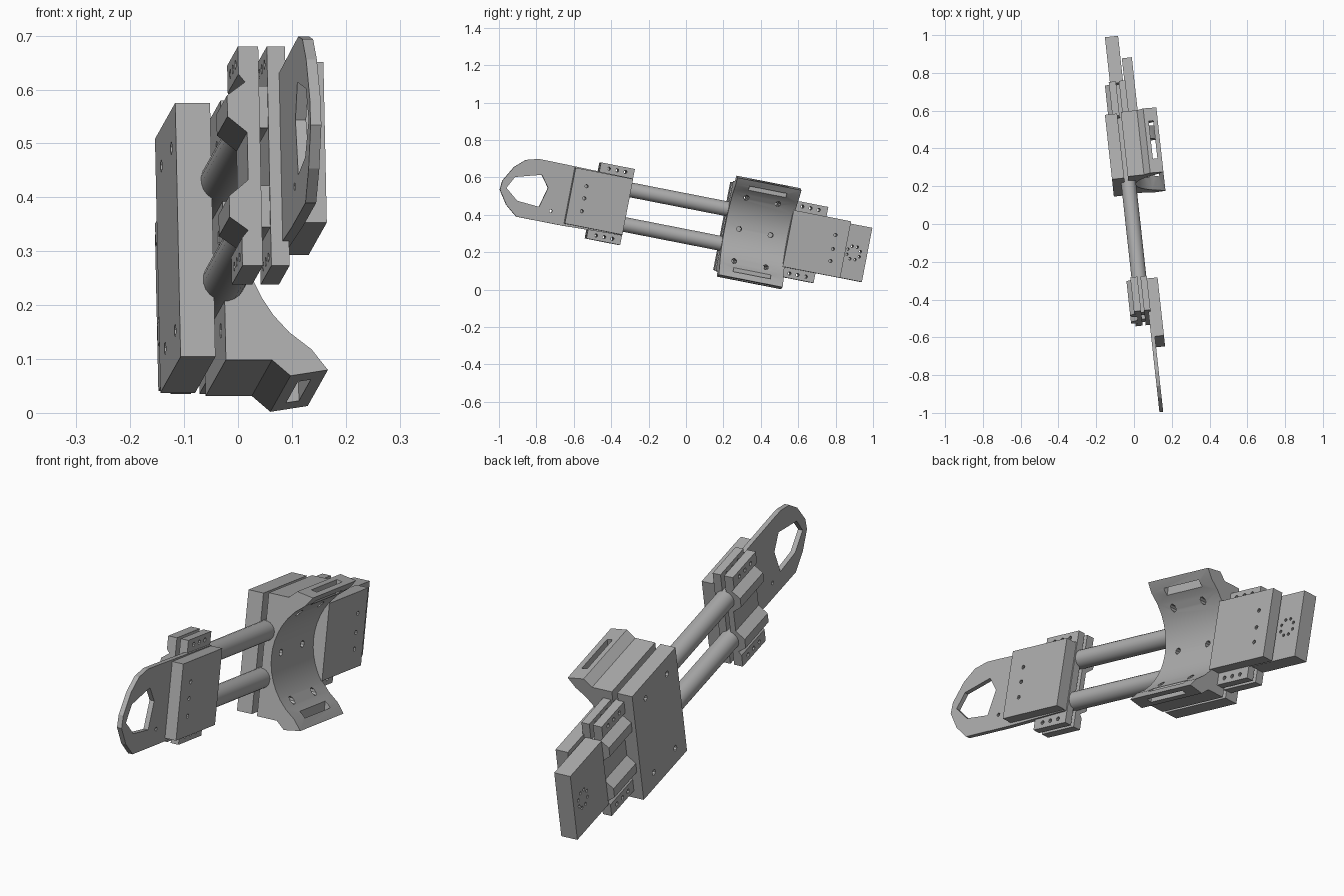
import bpy, bmesh, math
from mathutils import Matrix, Vector

if "Cube" in bpy.data.objects:
    bpy.data.objects.remove(bpy.data.objects["Cube"], do_unlink=True)

# One grey for everything
grey = bpy.data.materials.new("mid_grey")
grey.use_nodes = True
GREY = (0.42, 0.42, 0.42, 1)
grey.diffuse_color = GREY
grey.node_tree.nodes["Principled BSDF"].inputs["Base Color"].default_value = GREY

# Tilted working frame: local x = thickness, y = along the tubes, z = height
along = Vector((-0.11, 1, -0.196)).normalized()
across = Vector((1, 0.11, 0)).normalized()
up = across.cross(along)
FRAME = Matrix((across, along, up)).transposed().to_4x4()
FRAME.translation = (-0.005, 0, 0.379)


def prism(bm, pts, axis, a, b):
    """Extrude a profile: axis 'y' takes (x, z) points, axis 'x' takes (y, z) points."""
    def co(p, t):
        return (p[0], t, p[1]) if axis == 'y' else (t, p[0], p[1])
    lo = [bm.verts.new(co(p, a)) for p in pts]
    hi = [bm.verts.new(co(p, b)) for p in pts]
    faces = [bm.faces.new(lo), bm.faces.new(hi)]
    for i in range(len(pts)):
        j = (i + 1) % len(pts)
        faces.append(bm.faces.new((lo[i], lo[j], hi[j], hi[i])))
    bmesh.ops.recalc_face_normals(bm, faces=faces)


def ring(cx, cz, r, n):
    return [(cx + r * math.cos(math.tau * (i + .5) / n),
             cz + r * math.sin(math.tau * (i + .5) / n)) for i in range(n)]


def rect(x0, x1, z0, z1):
    return [(x0, z0), (x1, z0), (x1, z1), (x0, z1)]


def obj_from(name, prisms):
    bm = bmesh.new()
    for p in prisms:
        prism(bm, *p)
    mesh = bpy.data.meshes.new(name)
    bm.to_mesh(mesh)
    bm.free()
    mesh.materials.append(grey)
    ob = bpy.data.objects.new(name, mesh)
    bpy.context.collection.objects.link(ob)
    ob.matrix_world = FRAME
    return ob


def part(name, prisms, cuts=(), smooth=False):
    ob = obj_from(name, prisms)
    if cuts:
        cutter = obj_from("cutter", cuts)
        cutter.hide_render = True
        mod = ob.modifiers.new("holes", 'BOOLEAN')
        mod.operation, mod.solver, mod.object = 'DIFFERENCE', 'EXACT', cutter
        bpy.context.view_layer.update()
        ev = ob.evaluated_get(bpy.context.evaluated_depsgraph_get())
        mesh = bpy.data.meshes.new_from_object(ev)
        ob.modifiers.clear()
        ob.data = mesh
        bpy.data.objects.remove(cutter, do_unlink=True)
    if smooth:
        bpy.ops.object.select_all(action='DESELECT')
        ob.select_set(True)
        bpy.context.view_layer.objects.active = ob
        bpy.ops.object.shade_smooth_by_angle(angle=math.radians(30))
    return ob


def drill(spots, r, x0=-0.3, x1=0.3):
    """Round holes across the thickness at (y, z) spots."""
    return [(ring(y, z, r, 8), 'x', x0, x1) for y, z in spots]


TUBE_Z = 0.094
FRONT, BACK = (-0.51, -0.325), (0.55, 0.735)

# Twin tubes
for s, tag in ((1, "upper"), (-1, "lower")):
    part(tag + "_tube", [(ring(0, s * TUBE_Z, 0.04, 20), 'y', FRONT[0] + .005, BACK[1] - .005)],
         smooth=True)

# Split clamps at both ends, bulging around the tubes on the outer side
half = [(-.046, .207), (-.046, .155), (-.034, .14), (-.068, .115), (-.068, .075), (-.032, .045)]
outer = [(-.008, .207)] + half + [(x, -z) for x, z in reversed(half)] + [(-.008, -.207)]
for (a, b), tag in ((FRONT, "front"), (BACK, "back")):
    mid = (a + b) / 2
    spots = [(mid + d, s * .182) for d in (-.045, 0, .045) for s in (-1, 1)]
    part(tag + "_clamp_outer", [(outer, 'y', a, b)], drill(spots, .009))
    part(tag + "_clamp_inner", [(rect(.008, .042, -.207, .207), 'y', a, b)], drill(spots, .009))

# Thin front plate with the handle opening
outline = [(-1.017, -.04), (-1.013, .01), (-.965, .094), (-.91, .143), (-.843, .161),
           (-.78, .161), (-.33, .155), (-.33, -.155), (-.658, -.165), (-.903, -.165), (-.968, -.113)]
opening = [(-.985, -.024), (-.95, .042), (-.811, .081), (-.765, .019), (-.793, -.09), (-.914, -.081)]
part("front_handle_plate", [(outline, 'x', .03, .05)],
     [(opening, 'x', 0, .1)] + drill([(-.727, -.1)], .008))

# Thick cover blocks beside the clamps
part("front_cover_block", [(rect(-.645, -.33, -.152, .152), 'x', .045, .098)],
     drill([(-.568, z) for z in (.066, 0, -.07)], .009))
part("back_cover_block", [(rect(.55, .865, -.154, .154), 'x', .037, .09)],
     drill([(.797, z) for z in (.066, -.01, -.076)], .009))

# End plate with a ring of eight holes
part("end_plate", [(rect(.738, .99, -.152, .143), 'x', -.04, .03)],
     drill(ring(.917, -.008, .037, 8), .007))

# Cuff: block with a concave cradle and two slotted lips
lip = [(0, .245), (.086, .245), (.12, .275), (.19, .264)]
R, FLOOR, N = .267, .037, 14
arc = []
for i in range(N + 1):
    z = .225 - .45 * i / N
    arc.append((FLOOR + R - math.sqrt(R * R - z * z), z))
cuff = lip + arc + [(x, -z) for x, z in reversed(lip)]
bolts = [(y, z) for y in (.287, .46) for z in (-.175, 0, .17)]
slots = [(rect(.142, .166, z0, z0 + .2), 'y', .285, .49) for z0 in (-.35, .15)]
part("cuff", [(cuff, 'y', .21, .56)], drill(bolts, .014) + slots, smooth=True)

# Backing plate clamping the tubes against the cuff
corners = [(y, z) for y in (.287, .46) for z in (-.175, .17)]
part("cuff_backing_plate", [(rect(.205, .555, -.24, .24), 'x', -.085, -.02)], drill(corners, .012))
